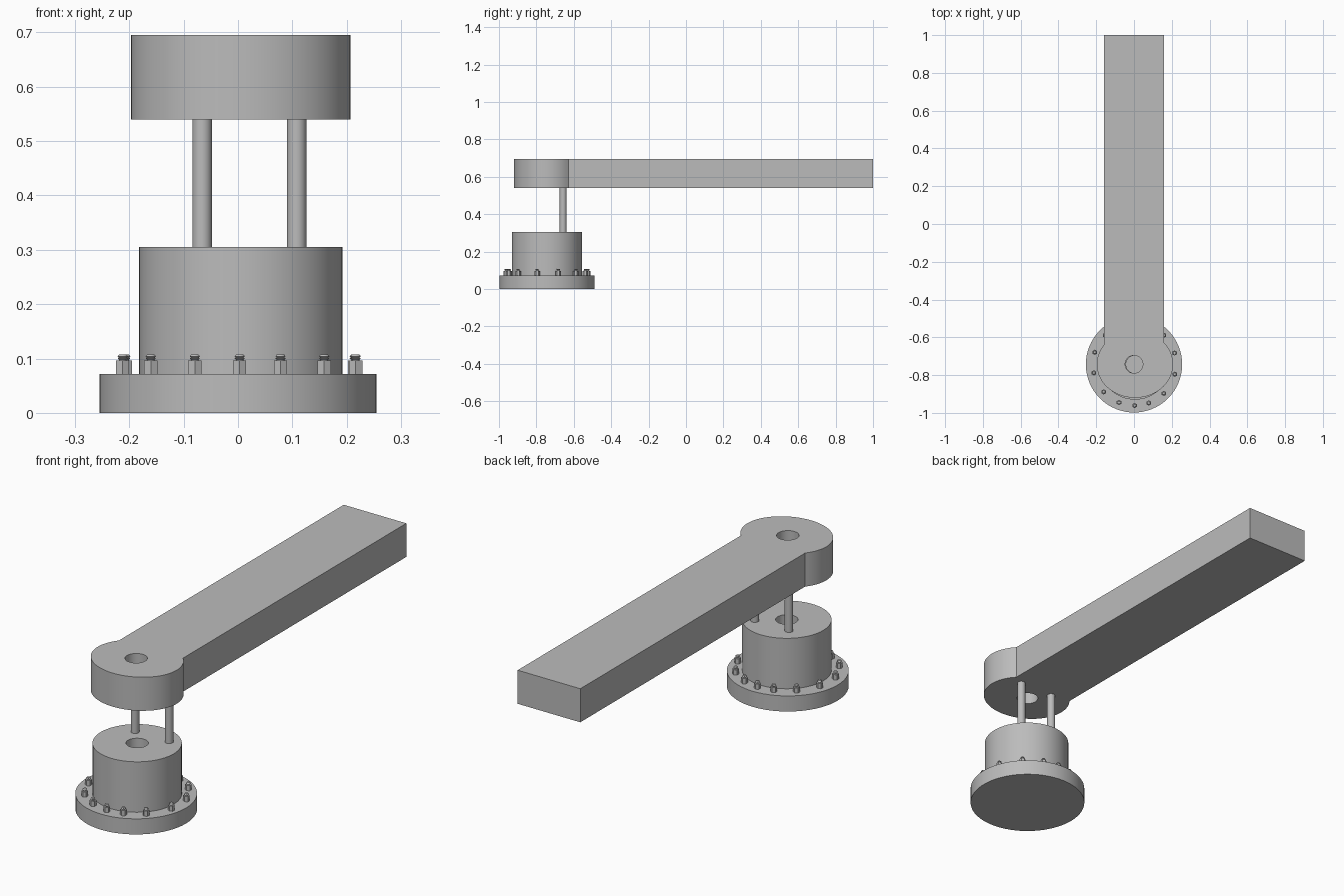
import bpy, bmesh
from math import pi, cos, sin, asin, radians
from mathutils import Matrix, Vector

cube = bpy.data.objects.get("Cube")
if cube:
    bpy.data.objects.remove(cube, do_unlink=True)

steel = bpy.data.materials.new("plain grey steel")
steel.use_nodes = True
grey = (0.5, 0.5, 0.5, 1)
steel.diffuse_color = grey
steel.node_tree.nodes["Principled BSDF"].inputs["Base Color"].default_value = grey

HUB_Y = -0.743


def finish(name, bm, location=(0, 0, 0)):
    """Turn a bmesh into a shaded object."""
    bmesh.ops.remove_doubles(bm, verts=bm.verts, dist=1e-5)
    bmesh.ops.recalc_face_normals(bm, faces=bm.faces)
    mesh = bpy.data.meshes.new(name)
    bm.to_mesh(mesh)
    bm.free()
    mesh.materials.append(steel)
    obj = bpy.data.objects.new(name, mesh)
    obj.location = location
    bpy.context.collection.objects.link(obj)
    bpy.ops.object.select_all(action='DESELECT')
    obj.select_set(True)
    bpy.context.view_layer.objects.active = obj
    bpy.ops.object.shade_smooth_by_angle(angle=radians(30))
    return obj


def revolve(bm, profile, sides):
    """Spin an (r, z) profile around the z axis."""
    verts = [bm.verts.new((r, 0, z)) for r, z in profile]
    edges = [bm.edges.new(pair) for pair in zip(verts, verts[1:])]
    bmesh.ops.spin(bm, geom=verts + edges, axis=(0, 0, 1), cent=(0, 0, 0),
                   angle=2 * pi, steps=sides, use_merge=False)


def lathe(name, profile, location, sides=64):
    bm = bmesh.new()
    revolve(bm, profile, sides)
    return finish(name, bm, location)


def closed_loop(bm, points, z):
    verts = [bm.verts.new((x, y, z)) for x, y in points]
    return [bm.edges.new((v, verts[i - 1])) for i, v in enumerate(verts)]


# Round flange at the bottom
lathe("base_flange", [(0, 0), (0.255, 0), (0.255, 0.072), (0, 0.072)],
      (0, HUB_Y, 0))

# Main drum with a blind bore in its top
BORE = 0.047
lathe("drum", [(0, 0.072), (0.187, 0.072), (0.187, 0.305), (BORE, 0.305),
               (BORE, 0.08), (0, 0.08)], (0.005, HUB_Y, 0))

# Two rods between the drum and the arm
for side, x in (("right", -0.066), ("left", 0.108)):
    lathe(side + "_rod", [(0, 0.3), (0.018, 0.3), (0.018, 0.545), (0, 0.545)],
          (x, -0.657, 0), 32)

# Arm: oval hub running into a straight bar, with a through bore
HALF, RX, RY, HUB_X = 0.16, 0.202, 0.177, 0.005
start = pi - asin(0) - asin((1 - ((HALF + HUB_X) / RX) ** 2) ** 0.5)
end = 2 * pi + asin((1 - ((HALF - HUB_X) / RX) ** 2) ** 0.5)
steps = 56
outline = [(-HALF, 1.0)]
for i in range(steps + 1):
    a = start + (end - start) * i / steps
    outline.append((HUB_X + RX * cos(a), HUB_Y + RY * sin(a)))
outline.append((HALF, 1.0))
hole = [(BORE * cos(2 * pi * i / 32), HUB_Y + BORE * sin(2 * pi * i / 32))
        for i in range(32)]

bm = bmesh.new()
edges = closed_loop(bm, outline, 0.54) + closed_loop(bm, hole, 0.54)
bmesh.ops.triangle_fill(bm, edges=edges, use_beauty=True, normal=(0, 0, 1))
geom = bmesh.ops.extrude_face_region(bm, geom=bm.faces[:], use_keep_orig=True)["geom"]
bmesh.ops.translate(bm, vec=Vector((0, 0, 0.155)),
                    verts=[g for g in geom if isinstance(g, bmesh.types.BMVert)])
finish("arm", bm)

# Ring of hexagonal nuts with short threaded studs
stud = [(0, 0.09), (0.007, 0.09), (0.007, 0.098), (0.0095, 0.1),
        (0.007, 0.102), (0.0095, 0.104), (0.007, 0.107), (0, 0.107)]
angles = (16, 45, 70, 90, 110, 135, 163, 192, 222, 248, 270, 290, 315, 346)
for number, angle in enumerate(angles, 1):
    a = radians(angle)
    spot = (0.003 + 0.22 * cos(a), HUB_Y + 0.218 * sin(a), 0)
    bm = bmesh.new()
    bmesh.ops.create_cone(bm, cap_ends=True, segments=6, radius1=0.014,
                          radius2=0.014, depth=0.026,
                          matrix=Matrix.Translation((0, 0, 0.083)))
    finish(f"nut_{number}", bm, spot)
    lathe(f"stud_{number}", stud, spot, 16)
